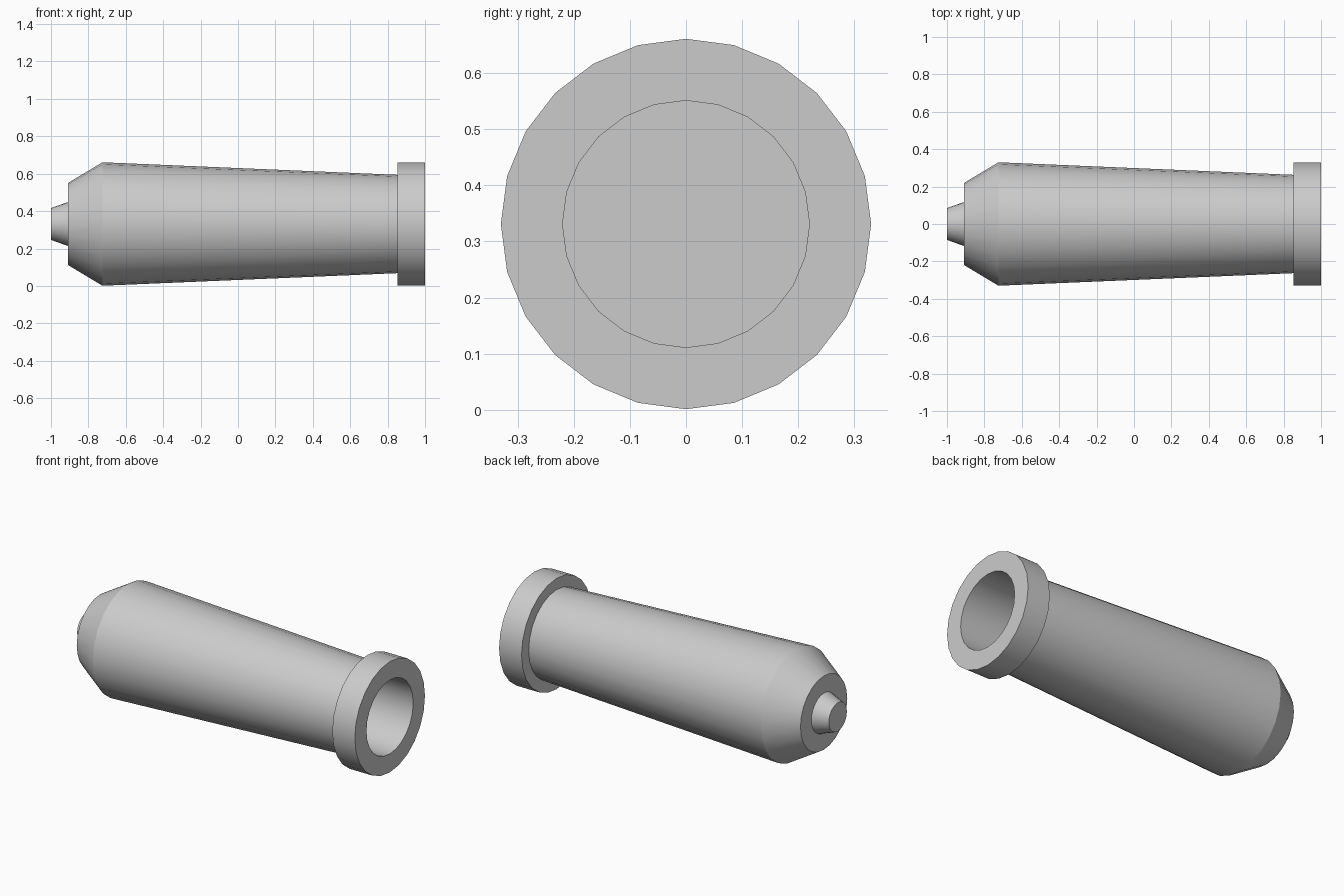
import bpy, bmesh
from math import sin, cos, pi, radians

if "Cube" in bpy.data.objects:
    bpy.data.objects.remove(bpy.data.objects["Cube"])

SIDES = 24
AXIS_Z = 0.331


def lathe(name, profile):
    """Turn an (x, radius) profile around the long axis; both ends are capped."""
    bm = bmesh.new()
    rings = []
    for x, r in profile:
        rings.append([bm.verts.new((x, r * sin(2 * pi * i / SIDES),
                                    AXIS_Z + r * cos(2 * pi * i / SIDES)))
                      for i in range(SIDES)])
    for a, b in zip(rings, rings[1:]):
        for i in range(SIDES):
            j = (i + 1) % SIDES
            bm.faces.new((a[i], a[j], b[j], b[i]))
    bm.faces.new(rings[0])
    bm.faces.new(rings[-1])
    bmesh.ops.recalc_face_normals(bm, faces=bm.faces)
    mesh = bpy.data.meshes.new(name)
    bm.to_mesh(mesh)
    bm.free()
    obj = bpy.data.objects.new(name, mesh)
    bpy.context.collection.objects.link(obj)
    bpy.ops.object.select_all(action='DESELECT')
    obj.select_set(True)
    bpy.context.view_layer.objects.active = obj
    bpy.ops.object.shade_smooth_by_angle(angle=radians(30))
    return obj


# Rear knob, tapered barrel, muzzle ring and hollow bore as one turned piece
lathe("cannon_barrel", [
    (-1.0, 0.085), (-0.908, 0.118),      # rear knob
    (-0.908, 0.22), (-0.725, 0.33),      # rear chamfer
    (0.852, 0.263),                      # tapered barrel
    (0.852, 0.33), (1.0, 0.33),          # muzzle ring
    (1.0, 0.22), (-0.72, 0.22),          # bore
])
